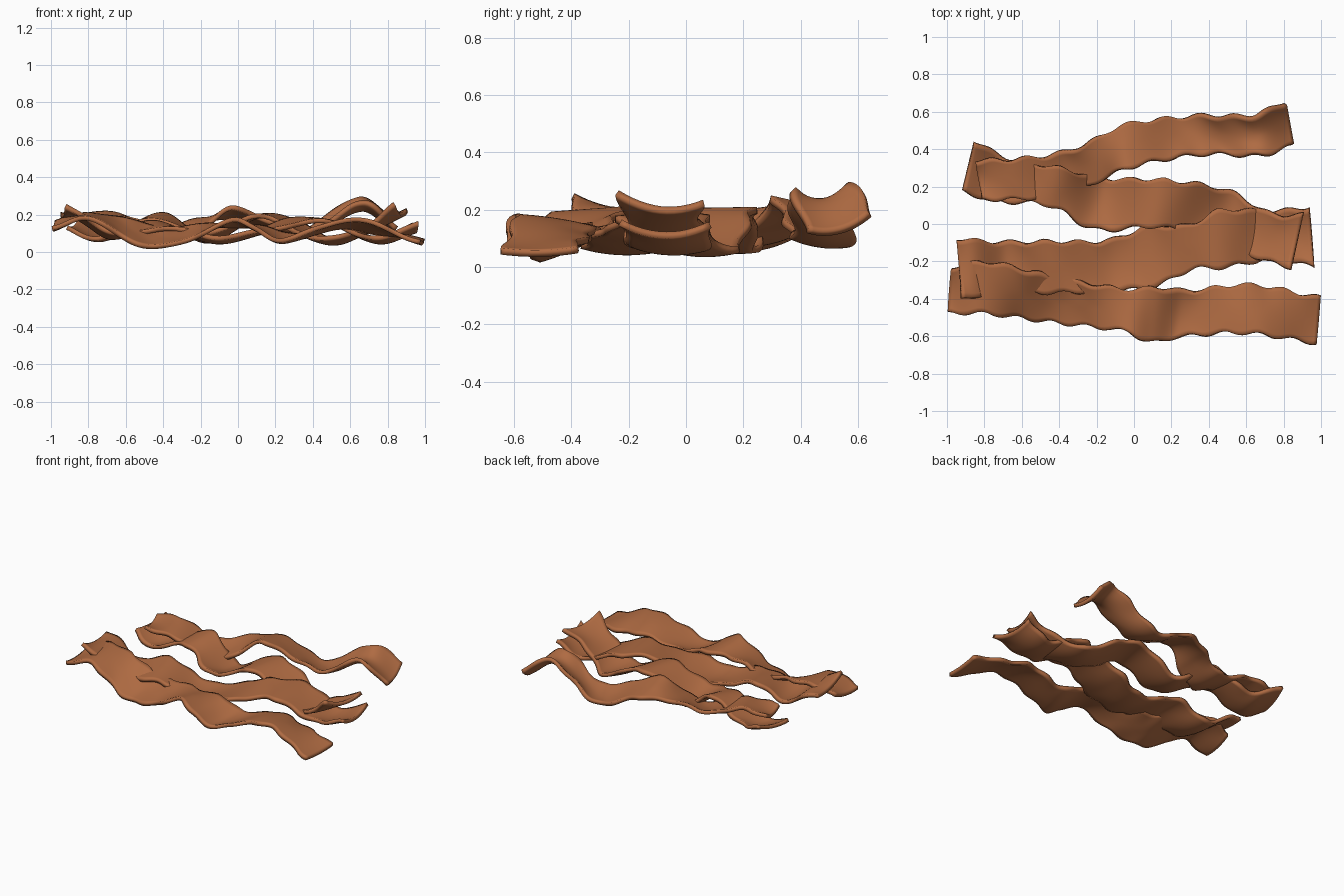
import bpy
import bmesh
from math import sin, radians
from mathutils import Vector

cube = bpy.data.objects.get("Cube")
if cube:
    bpy.data.objects.remove(cube, do_unlink=True)

LENGTH_STEPS, WIDTH_STEPS, THICKNESS = 110, 12, 0.024

# One flat colour for every strip
meat = bpy.data.materials.new("reddish_brown")
meat.use_nodes = True
colour = (0.43, 0.147, 0.055, 1)
meat.diffuse_color = colour
shader = next(n for n in meat.node_tree.nodes if n.type == "BSDF_PRINCIPLED")
shader.inputs["Base Color"].default_value = colour
shader.inputs["Roughness"].default_value = 0.6


def sample(stations, x):
    """Smooth curve through the stations, each (x, y, z, width, tilt, cup)."""
    last = len(stations) - 1
    i = 0
    while i < last - 1 and x > stations[i + 1][0]:
        i += 1
    a, b = stations[i], stations[i + 1]
    before, after = stations[max(i - 1, 0)], stations[min(i + 2, last)]
    span = b[0] - a[0]
    t = (x - a[0]) / span
    values = []
    for k in range(1, len(a)):
        m0 = (b[k] - before[k]) / (b[0] - before[0]) * span
        m1 = (after[k] - a[k]) / (after[0] - a[0]) * span
        d = b[k] - a[k]
        values.append(a[k] + t * (m0 + t * (3 * d - 2 * m0 - m1 + t * (m0 + m1 - 2 * d))))
    return values


def make_strip(name, stations, phase):
    """Wavy, twisted ribbon with rippled long edges."""
    first, last = Vector(stations[0][:2]), Vector(stations[-1][:2])
    along = (last - first).normalized()
    across = Vector((-along.y, along.x))
    bm = bmesh.new()
    rows = []
    for i in range(LENGTH_STEPS + 1):
        x = first.x + (last.x - first.x) * i / LENGTH_STEPS
        y, z, width, tilt, cup = sample(stations, x)
        row = []
        for j in range(WIDTH_STEPS + 1):
            v = 2 * j / WIDTH_STEPS - 1
            ripple = 0.011 * sin(34 * x + phase + 1.3 * v) * abs(v)
            offset = across * (v * width / 2 + ripple)
            height = z + v * tilt / 2 + cup * (v * v - 0.35)
            height += 0.008 * v * sin(17 * x + phase)
            row.append(bm.verts.new((x + offset.x, y + offset.y, height)))
        rows.append(row)
    for r, s in zip(rows, rows[1:]):
        for j in range(WIDTH_STEPS):
            bm.faces.new((r[j], s[j], s[j + 1], r[j + 1]))
    mesh = bpy.data.meshes.new(name)
    bm.to_mesh(mesh)
    bm.free()
    mesh.materials.append(meat)
    strip = bpy.data.objects.new(name, mesh)
    bpy.context.collection.objects.link(strip)
    solid = strip.modifiers.new("thickness", "SOLIDIFY")
    solid.thickness = THICKNESS
    solid.offset = 0
    bpy.ops.object.select_all(action="DESELECT")
    strip.select_set(True)
    bpy.context.view_layer.objects.active = strip
    bpy.ops.object.shade_smooth_by_angle(angle=radians(50))
    return strip


# Stations along each strip: x, y, z, width, tilt, cup
back_strip = [
    (-.83, .235, .175, .21, .02, .03),
    (-.63, .24, .19, .22, .01, 0),
    (-.36, .275, .095, .22, .03, .02),
    (-.19, .345, .155, .22, .04, 0),
    (-.04, .415, .21, .23, -.05, 0),
    (.33, .475, .085, .21, -.02, .02),
    (.66, .475, .245, .215, .03, .05),
    (.83, .535, .135, .24, .04, .03),
]
inner_back_strip = [
    (-.885, .31, .135, .28, .04, .02),
    (-.72, .24, .075, .24, .02, .02),
    (-.43, .2, .185, .21, .02, 0),
    (-.18, .11, .07, .28, -.03, .02),
    (.14, .11, .195, .26, .02, 0),
    (.48, .05, .055, .26, 0, .02),
    (.7, -.065, .12, .25, 0, .02),
    (.87, -.09, .215, .29, -.02, .04),
]
inner_front_strip = [
    (-.935, -.24, .205, .33, -.05, .03),
    (-.85, -.235, .19, .3, -.03, 0),
    (-.68, -.23, .085, .27, 0, .02),
    (-.42, -.23, .14, .28, .03, 0),
    (-.12, -.22, .06, .27, -.02, .02),
    (.1, -.17, .1, .33, 0, .01),
    (.3, -.125, .16, .24, .02, 0),
    (.47, -.08, .165, .31, .02, 0),
    (.75, -.06, .06, .26, 0, .02),
    (.95, -.07, .125, .32, -.02, .04),
]
front_strip = [
    (-.985, -.355, .13, .25, .02, .02),
    (-.8, -.34, .19, .28, .03, 0),
    (-.43, -.405, .07, .24, .11, .01),
    (-.02, -.465, .155, .23, -.02, 0),
    (.1, -.485, .125, .3, 0, .01),
    (.25, -.48, .065, .25, .03, .02),
    (.6, -.455, .155, .26, -.05, -.01),
    (.985, -.515, .05, .25, 0, .01),
]

make_strip("back_strip", back_strip, 0.4)
make_strip("inner_back_strip", inner_back_strip, 2.1)
make_strip("inner_front_strip", inner_front_strip, 3.6)
make_strip("front_strip", front_strip, 5.0)
